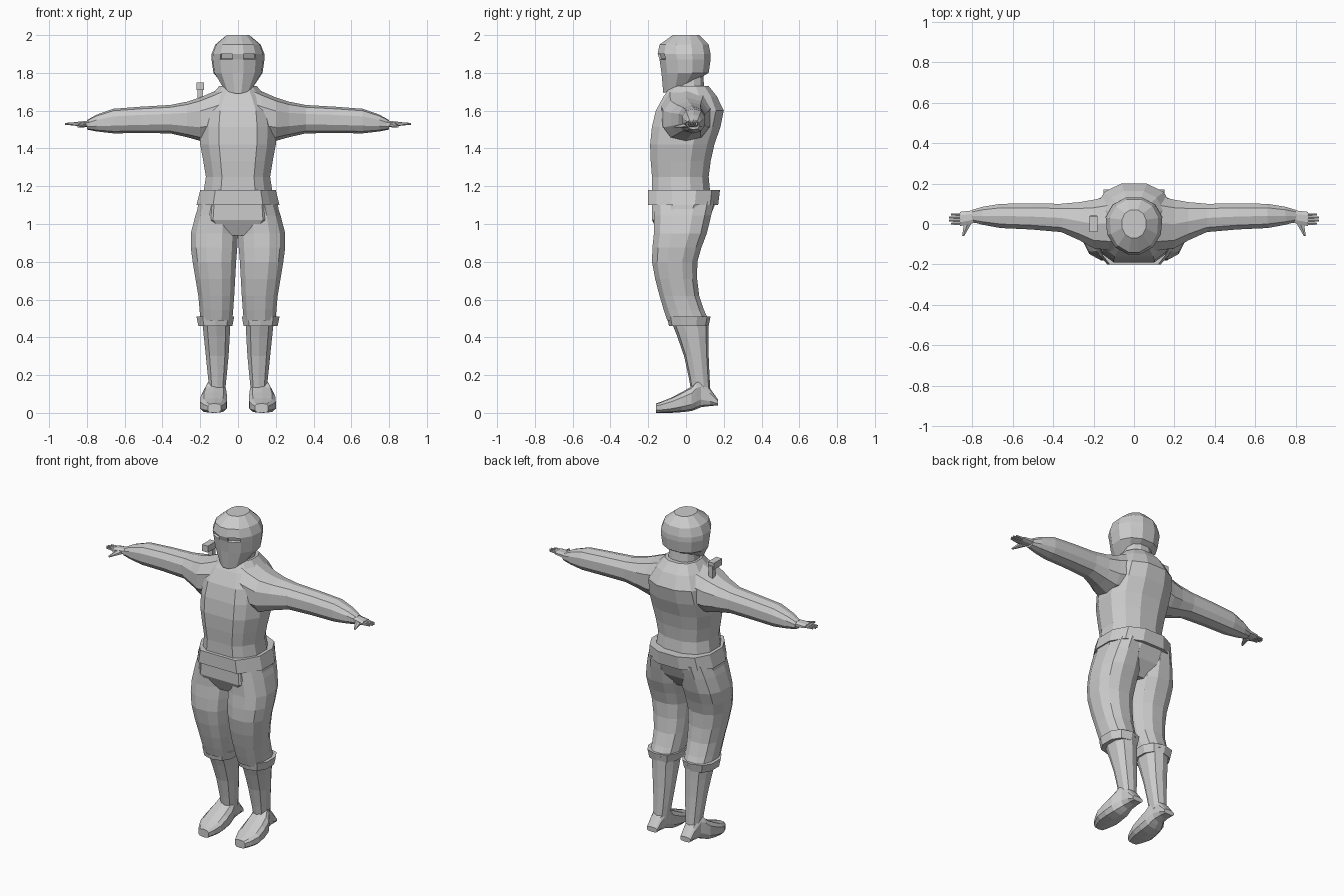
import bpy, bmesh, math
from mathutils import Matrix, Vector

cube = bpy.data.objects.get("Cube")
if cube:
    bpy.data.objects.remove(cube)

grey = bpy.data.materials.new("plain grey")
grey.use_nodes = True
grey.diffuse_color = (.6, .6, .6, 1)
grey.node_tree.nodes["Principled BSDF"].inputs["Base Color"].default_value = grey.diffuse_color


def finish(name, bm, mirror=False):
    """Turn a bmesh into a named object, optionally repeated on the other side."""
    bmesh.ops.recalc_face_normals(bm, faces=bm.faces)
    mesh = bpy.data.meshes.new(name)
    bm.to_mesh(mesh)
    bm.free()
    mesh.materials.append(grey)
    part = bpy.data.objects.new(name, mesh)
    bpy.context.collection.objects.link(part)
    if mirror:
        part.modifiers.new("Mirror", 'MIRROR').use_mirror_merge = False


def smooth_sections(sections, steps):
    """Add in-between sections along a smooth curve through the given ones."""
    keys = [Vector(section) for section in sections]
    keys = [keys[0], *keys, keys[-1]]
    result = []
    for before, start, end, after in zip(keys, keys[1:], keys[2:], keys[3:]):
        for step in range(steps):
            u = step / steps
            tangent_in, tangent_out = (end - before) / 2, (after - start) / 2
            ease = u * u * (3 - 2 * u)
            result.append(start.lerp(end, ease)
                          + tangent_in * u * (1 - u) ** 2
                          - tangent_out * u * u * (1 - u))
    return result + [keys[-1]]


def loft(sections, axis='z', sides=12, steps=2, power=2.4, panel=None):
    """Join rounded sections (position, a low, a high, b low, b high) along an axis."""
    bm = bmesh.new()
    outline = []
    for i in range(sides):
        angle = math.tau * (i + .5) / sides
        outline.append([math.copysign(abs(k) ** (2 / power), k)
                        for k in (math.cos(angle), math.sin(angle))])
    reach_a = max(a for a, b in outline)
    reach_b = max(b for a, b in outline)
    rings = []
    for place, a_low, a_high, b_low, b_high in smooth_sections(sections, steps):
        ring = []
        for unit_a, unit_b in outline:
            u, v = unit_a / reach_a, unit_b / reach_b
            if panel and v < -.99:
                u = math.copysign(panel, u)
            a = (a_low + a_high + u * (a_high - a_low)) / 2
            b = (b_low + b_high + v * (b_high - b_low)) / 2
            spot = {'x': (place, a, b), 'y': (a, place, b), 'z': (a, b, place)}
            ring.append(bm.verts.new(spot[axis]))
        rings.append(ring)
    for ring, following in zip(rings, rings[1:]):
        for i in range(sides):
            j = (i + 1) % sides
            bm.faces.new((ring[i], ring[j], following[j], following[i]))
    bm.faces.new(rings[0])
    bm.faces.new(rings[-1])
    bmesh.ops.recalc_face_normals(bm, faces=bm.faces)
    bm.normal_update()
    return bm


def body(rows, **options):
    """Loft upright symmetric sections: height, half width, front, back."""
    return loft([(height, -half, half, front, back)
                 for height, half, front, back in rows], **options)


def box(name, centre, size):
    bm = bmesh.new()
    bmesh.ops.create_cube(
        bm, size=1, matrix=Matrix.Translation(centre) @ Matrix.Diagonal((*size, 1)))
    finish(name, bm)


# Torso with a flat front panel, and neck
finish("torso", body([
    (1.1, .2, -.18, .14), (1.25, .17, -.18, .12), (1.42, .2, -.19, .15),
    (1.6, .19, -.16, .2), (1.73, .1, -.08, .12)], panel=.5))
finish("neck", body([(1.68, .09, -.07, .1), (1.8, .08, -.05, .09)], steps=1))

# Belt and pelvis
finish("belt", body([(1.1, .22, -.2, .17), (1.18, .2, -.2, .18)], steps=1, panel=.6))
finish("pelvis", body([
    (.94, .11, -.14, .06), (1.02, .22, -.18, .12), (1.12, .21, -.18, .16)],
    steps=1, panel=.6))

# Head: a faceted helmet that narrows towards the face, jaw lower at the front
head = body([
    (1.74, .08, -.12, .06), (1.8, .13, -.13, .12), (1.87, .14, -.14, .13),
    (1.9, .14, -.15, .13), (1.95, .12, -.14, .12), (2, .06, -.07, .07)],
    steps=1, power=2.2, panel=.25)
for vert in head.verts:
    if vert.co.z < 1.78:
        vert.co.z += .4 * vert.co.y
    vert.co.x *= 1 + min(0, vert.co.y)

# Sunken eye slots either side of the nose bridge
head.normal_update()
for face in list(head.faces):
    middle = face.calc_center_median()
    if 1.87 < middle.z < 1.9 and middle.y < -.09 and abs(middle.x) > .02:
        bmesh.ops.inset_region(head, faces=[face], thickness=.003, depth=-.012)
finish("head", head)

# Arms, from deep shoulder to narrow wrist
finish("arms", loft([
    (.07, -.13, .15, 1.45, 1.73), (.2, -.12, .12, 1.44, 1.67),
    (.36, -.04, .1, 1.48, 1.63), (.66, -.02, .1, 1.48, 1.61),
    (.8, .01, .07, 1.5, 1.55)], axis='x', sides=10), mirror=True)

# Hands: palm, evenly spaced fingers and thumb
finish("palms", loft([
    (.77, .01, .07, 1.51, 1.55), (.86, -.01, .06, 1.52, 1.54)],
    axis='x', sides=8, steps=1), mirror=True)
finger_width = .015
for i, name in enumerate(("index", "middle", "ring", "little")):
    low = i * finger_width - .006
    high = low + finger_width
    tip = .92 - .01 * abs(i - 1.5)
    finish(name + "_fingers", loft([
        (.85, low, high, 1.52, 1.54),
        (tip, low + .003, high - .003, 1.525, 1.535)],
        axis='x', sides=6, steps=1), mirror=True)
finish("thumbs", loft([
    (-.06, .84, .85, 1.51, 1.52), (.01, .8, .84, 1.51, 1.54)],
    axis='y', sides=6, steps=1), mirror=True)

# Trouser legs and their cuffs
finish("trouser_legs", loft([
    (1.12, .01, .2, -.17, .15), (.95, 0, .25, -.17, .11),
    (.8, .01, .24, -.18, .06), (.62, .02, .21, -.14, .07),
    (.49, .03, .2, -.1, .12)]), mirror=True)
finish("cuffs", loft([
    (.46, .03, .21, -.09, .12), (.51, .02, .22, -.1, .13)],
    sides=10, steps=1), mirror=True)

# Boots: shaft and foot
finish("boot_shafts", loft([
    (.49, .04, .19, -.08, .12), (.3, .05, .17, -.01, .12),
    (.1, .07, .15, .03, .13)], sides=10), mirror=True)
finish("feet", loft([
    (-.16, .09, .16, 0, .05), (-.08, .06, .2, 0, .08),
    (.03, .06, .19, .01, .14), (.08, .07, .16, .03, .18),
    (.17, .08, .15, .04, .07)], axis='y', sides=10, power=3), mirror=True)

# Shoulder device: a block on a short post
box("shoulder_post", (-.2, .03, 1.68), (.03, .03, .1))
box("shoulder_block", (-.2, 0, 1.73), (.04, .08, .04))
